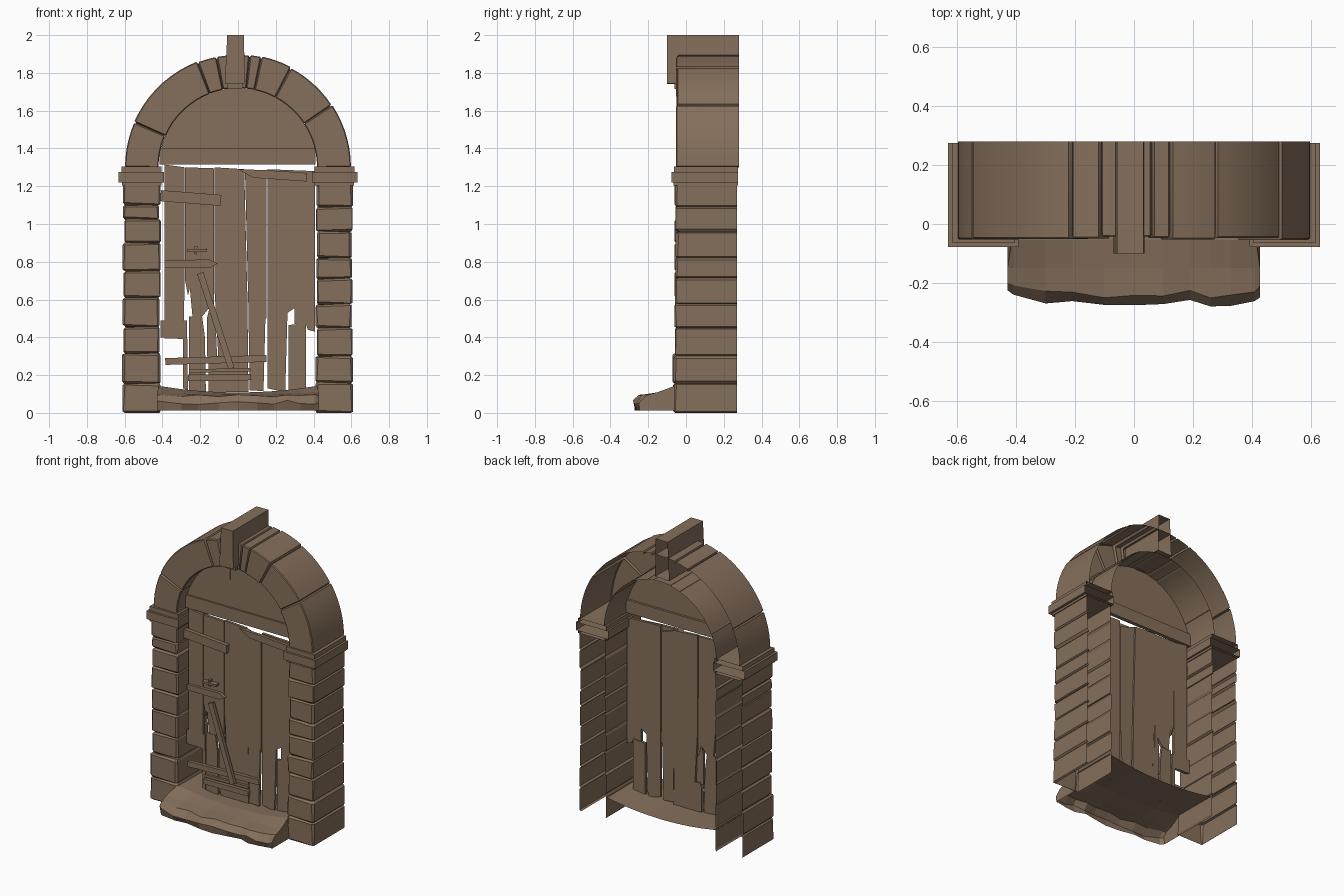
import bpy, bmesh, math, random
from mathutils import Vector

if "Cube" in bpy.data.objects:
    bpy.data.objects.remove(bpy.data.objects["Cube"])

random.seed(4)
R = random.uniform

mat = bpy.data.materials.new("weathered brown")
mat.diffuse_color = (0.235, 0.16, 0.106, 1)
mat.use_nodes = True
mat.node_tree.nodes["Principled BSDF"].inputs["Base Color"].default_value = mat.diffuse_color


def finish(name, bm, smooth=None):
    bmesh.ops.recalc_face_normals(bm, faces=bm.faces)
    me = bpy.data.meshes.new(name)
    bm.to_mesh(me)
    bm.free()
    if smooth:
        me.shade_smooth()
        me.set_sharp_from_angle(angle=math.radians(smooth))
    me.materials.append(mat)
    ob = bpy.data.objects.new(name, me)
    bpy.context.collection.objects.link(ob)
    return ob


def loft(name, sections, caps=False, smooth=None):
    """Skin a row of open profiles."""
    bm = bmesh.new()
    rows = [[bm.verts.new(p) for p in s] for s in sections]
    for a, b in zip(rows, rows[1:]):
        for i in range(len(a) - 1):
            bm.faces.new((a[i], a[i + 1], b[i + 1], b[i]))
    if caps:
        bm.faces.new(rows[0])
        bm.faces.new(rows[-1])
    return finish(name, bm, smooth)


def plate(name, pts, y0, y1, open_back=False):
    """Extrude an (x, z) outline from y0 (front) to y1."""
    bm = bmesh.new()
    front = [bm.verts.new((x, y0, z)) for x, z in pts]
    back = [bm.verts.new((x, y1, z)) for x, z in pts]
    bm.faces.new(front)
    if not open_back:
        bm.faces.new(back[::-1])
    n = len(pts)
    for i in range(n):
        j = (i + 1) % n
        bm.faces.new((front[j], front[i], back[i], back[j]))
    return finish(name, bm)


def rect(x0, x1, z0, z1):
    return [(x0, z0), (x1, z0), (x1, z1), (x0, z1)]


def bar(name, p, q, w, y0, y1):
    """Straight board from p to q in the door plane."""
    p, q = Vector(p), Vector(q)
    d = (q - p).normalized() * w / 2
    n = Vector((-d.y, d.x))
    return plate(name, [tuple(p - n), tuple(q - n), tuple(q + n), tuple(p + n)], y0, y1)


def channel(o, i, f, back, c):
    """Open-backed U profile: outer wall, chamfered front, inner wall."""
    return [(o, back), (o, f + c), (o - c, f), (i + c, f), (i, f + c), (i, back)]


# Stone jambs, one chipped course after another
courses = {
    -1: [0, .155, .315, .455, .61, .75, .90, 1.025, 1.10, 1.22],
    1: [0, .16, .30, .45, .575, .71, .82, .96, 1.09, 1.22],
}
for s, zs in courses.items():
    rows = []
    for k, (z0, z1) in enumerate(zip(zs, zs[1:])):
        o = (.615 if k < 2 else .607) + R(-.006, .004)
        i = .412 + R(-.004, .006)
        f = (-.066 if k < 2 else -.058) + R(-.006, .004)
        for z, g in ((z0, .012), (z0 + .01, 0), (z1 - .01, 0), (z1, .012)):
            c = R(.004, .014)
            t = R(-.004, .004) if 0 < z < 1.2 else 0
            prof = channel(o - g, i + g * .5, f + g, .27, c)
            rows.append([(s * x, y, z + t * (1 if x > .5 else -1)) for x, y in prof])
    loft("left_jamb" if s < 0 else "right_jamb", rows)

    # Two-tier capital
    for part, x0, x1, z0, z1, f in (("capital_band", .393, .632, 1.22, 1.275, -.078),
                                    ("capital_top", .405, .617, 1.275, 1.305, -.064),
                                    ("capital_neck", .405, .615, 1.205, 1.22, -.066)):
        pts = [(s * x, z) for x, z in rect(x0, x1, z0, z1)]
        plate(part, pts, f, .275, open_back=True)

# Arch of voussoirs with grooved joints
joints = [0, 33.5, 62, 78, 84, 101, 111, 156.5, 180]
rows = []
for a0, a1 in zip(joints, joints[1:]):
    ro, ri, f = .598 + R(-.003, .003), .418 + R(-.003, .003), -.047 + R(-.007, .006)
    n = max(1, round((a1 - a0) / 5))
    steps = [(a0, .012), (a0 + .7, 0)]
    steps += [(a0 + (a1 - a0) * k / n, 0) for k in range(1, n)]
    steps += [(a1 - .7, 0), (a1, .012)]
    for a, g in steps:
        ca, sa = math.cos(math.radians(a)), math.sin(math.radians(a))
        prof = channel(ro - g, ri + g * .3, f + g, .28, .005)
        rows.append([(r * ca, y, 1.30 + r * sa) for r, y in prof])
loft("arch", rows, smooth=25)

# Keystone, hollow at the back
plate("keystone", [(-.07, 1.74), (.035, 1.745), (.032, 2.0), (-.057, 2.0)], -.10, .28, open_back=True)
plate("keystone_foot", [(-.055, 1.715), (.025, 1.715), (.025, 1.745), (-.055, 1.745)], -.06, .05)

# Tympanum and lintel under the arch
r, h = .42, .10
a0 = math.asin(h / r)
arc = [a0 + (math.pi - 2 * a0) * k / 24 for k in range(25)]
bm = bmesh.new()
bm.faces.new([bm.verts.new((r * math.cos(a), .04, 1.3 + r * math.sin(a))) for a in arc])
finish("tympanum", bm)
plate("lintel", rect(-.415, .41, 1.315, 1.402), .03, .055)
plate("tympanum_crack", rect(-.088, -.083, 1.59, 1.68), .035, .041)

# Worn doorstep: dished top, ragged front, open underneath
front = [(-.43, -.225), (-.41, -.24), (-.30, -.27), (-.21, -.262), (-.1, -.275), (0, -.276),
         (.1, -.272), (.19, -.258), (.26, -.28), (.33, -.278), (.41, -.262), (.428, -.25)]
rows = []
for x, f in front:
    u = (abs(x) / .42) ** 2
    xi = max(-.415, min(.415, x))
    rows.append([(xi, .26, .10 + .04 * u), (xi, -.055, .108 + .035 * u), (x, -.15, .097 + .012 * u),
                 (x, f + R(.02, .045), .088 + R(-.004, .01)), (x, f, .055 + R(-.015, .012)),
                 (x, f + R(.004, .02), .012)])
loft("doorstep", rows)
for s, x in ((-1, -.43), (1, .428)):
    bm = bmesh.new()
    ends = rows[0] if s < 0 else rows[-1]
    bm.faces.new([bm.verts.new(p) for p in ends[1:] + [(x, -.055, .012)]])
    finish("doorstep_end", bm)

# Broken door planks
planks = [
    [(-.39, .395), (-.285, .395), (-.283, 1.30), (-.39, 1.315)],
    [(-.28, .70), (-.265, .62), (-.255, .66), (-.24, .50), (-.19, .51), (-.15, .56), (-.127, .48),
     (-.128, 1.295), (-.28, 1.30)],
    [(-.095, .11), (.055, .11), (.05, .6), (.033, 1.29), (-.125, 1.30), (-.125, .66), (-.115, .5)],
    [(.062, .12), (.135, .115), (.145, .50), (.152, .5), (.15, 1.25), (.037, 1.29), (.054, .6)],
    [(.155, .13), (.25, .11), (.262, .53), (.30, .555), (.30, .47), (.36, .47), (.37, .44),
     (.408, .43), (.408, 1.28), (.155, 1.29)],
    [(.268, .12), (.36, .125), (.36, .475), (.268, .465)],
    [(-.26, .12), (-.17, .11), (-.175, .4), (-.19, .51), (-.26, .51)],
    [(-.29, .13), (-.265, .12), (-.27, .49), (-.41, .49), (-.41, .40), (-.29, .39)],
    [(-.155, .11), (-.085, .11), (-.10, .3), (-.14, .31), (-.155, .28)],
    [(-.165, .30), (-.11, .28), (-.12, .52), (-.15, .56), (-.165, .5)],
]
for k, pts in enumerate(planks):
    y = .03 + (k % 3) * .003
    plate("door_plank", pts, y, y + .018)

# Battens, brace and ironwork nailed on the front
bar("upper_batten", (-.41, 1.15), (-.09, 1.125), .058, .005, .032)
bar("lower_batten", (-.385, .272), (.15, .288), .036, .008, .032)
bar("foot_batten", (-.265, .185), (.07, .19), .034, .008, .032)
bar("mid_batten", (-.26, .222), (.065, .228), .018, .015, .032)
bar("brace", (-.20, .74), (-.035, .235), .034, -.012, .012)
plate("top_splinter", [(0, 1.29), (.08, 1.245), (.365, 1.225), (.365, 1.27), (.15, 1.285)], .012, .032)
plate("hinge_strap", [(-.39, .77), (-.15, .768), (-.108, .79), (-.15, .812), (-.39, .808)], .012, .032)
bar("latch", (-.27, .858), (-.165, .862), .014, .0, .032)
bar("latch_pin", (-.225, .84), (-.222, .882), .014, .01, .032)
